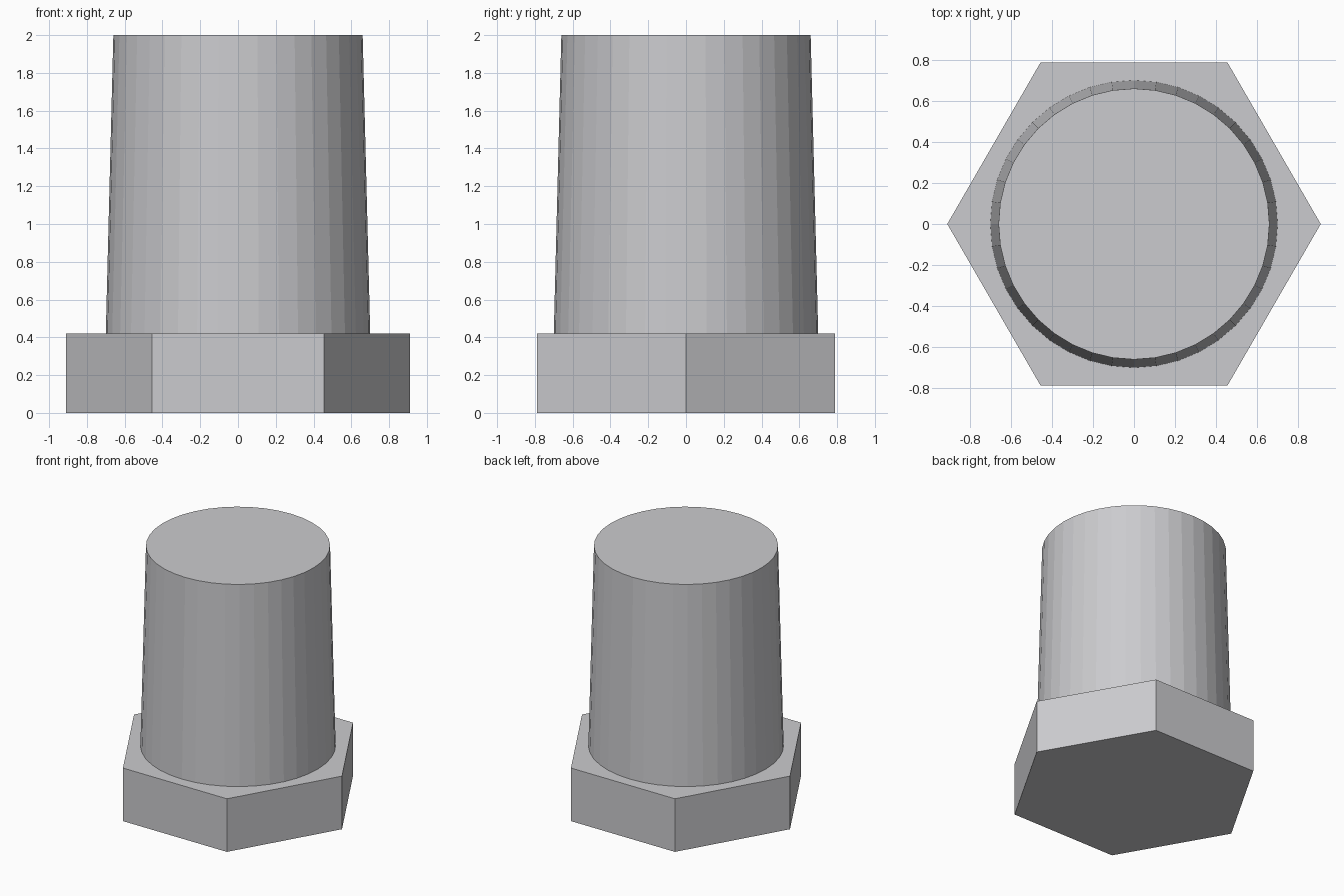
import bpy, bmesh
from math import cos, sin, pi

if "Cube" in bpy.data.objects:
    bpy.data.objects.remove(bpy.data.objects["Cube"])

grey = bpy.data.materials.new("light_grey")
grey.diffuse_color = (0.6, 0.6, 0.62, 1.0)
grey.use_nodes = True
grey.node_tree.nodes["Principled BSDF"].inputs["Base Color"].default_value = grey.diffuse_color


def frustum(name, sides, r_low, r_high, z_low, z_high, base_cap=True):
    """Flat-shaded tapered prism with a corner on +x."""
    bm = bmesh.new()
    rings = []
    for r, z in ((r_low, z_low), (r_high, z_high)):
        rings.append([bm.verts.new((r * cos(2 * pi * i / sides),
                                    r * sin(2 * pi * i / sides), z))
                      for i in range(sides)])
    low, high = rings
    for i in range(sides):
        j = (i + 1) % sides
        bm.faces.new((low[i], low[j], high[j], high[i]))
    bm.faces.new(high)
    if base_cap:
        bm.faces.new(low[::-1])
    mesh = bpy.data.meshes.new(name)
    bm.to_mesh(mesh)
    bm.free()
    mesh.materials.append(grey)
    obj = bpy.data.objects.new(name, mesh)
    bpy.context.collection.objects.link(obj)
    return obj


# Hexagonal head at the bottom
frustum("hex_head", 6, 0.91, 0.91, 0.0, 0.42)

# Slightly tapered shaft standing on the head
frustum("tapered_shaft", 40, 0.70, 0.66, 0.42, 2.0, base_cap=False)
